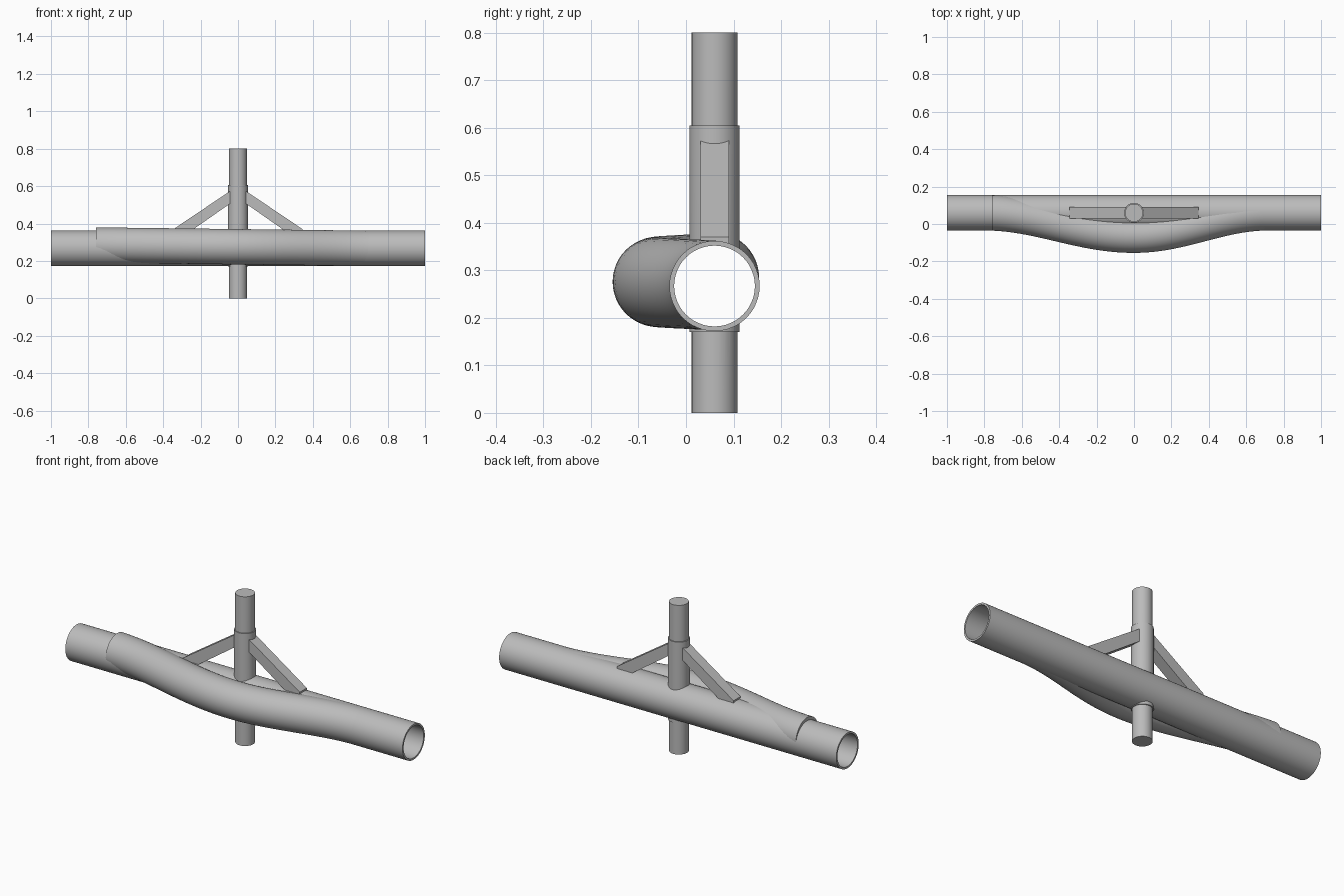
import bpy
import bmesh
import math
from mathutils import Vector

cube = bpy.data.objects.get("Cube")
if cube:
    bpy.data.objects.remove(cube, do_unlink=True)

steel = bpy.data.materials.new("plain grey")
steel.use_nodes = True
GREY = (0.5, 0.5, 0.5, 1)
steel.diffuse_color = GREY
steel.node_tree.nodes["Principled BSDF"].inputs["Base Color"].default_value = GREY

AXIS_Y, AXIS_Z = 0.06, 0.267
TUBE_R, BORE_R = 0.095, 0.085
X, Y, Z = Vector((1, 0, 0)), Vector((0, 1, 0)), Vector((0, 0, 1))


def ring(centre, normal, side, radius, count=48):
    """Circle of points around a centre, square to the normal."""
    up = normal.cross(side).normalized()
    turns = [math.tau * i / count for i in range(count)]
    return [Vector(centre) + radius * (math.cos(a) * side + math.sin(a) * up) for a in turns]


def loft(name, rings, closed=False):
    """Skin a row of rings, either capped or joined back to the start."""
    bm = bmesh.new()
    loops = [[bm.verts.new(p) for p in r] for r in rings]
    n = len(loops[0])
    pairs = list(zip(loops, loops[1:]))
    if closed:
        pairs.append((loops[-1], loops[0]))
    else:
        bm.faces.new(loops[0])
        bm.faces.new(loops[-1])
    for a, b in pairs:
        for i in range(n):
            j = (i + 1) % n
            bm.faces.new((a[i], a[j], b[j], b[i]))
    bmesh.ops.recalc_face_normals(bm, faces=bm.faces)
    mesh = bpy.data.meshes.new(name)
    bm.to_mesh(mesh)
    bm.free()
    mesh.materials.append(steel)
    obj = bpy.data.objects.new(name, mesh)
    bpy.context.collection.objects.link(obj)
    return obj


def activate(obj):
    bpy.ops.object.select_all(action="DESELECT")
    obj.select_set(True)
    bpy.context.view_layer.objects.active = obj


def post(name, bottom, top, radius):
    return loft(name, [ring((0, AXIS_Y, z), Z, X, radius) for z in (bottom, top)])


# Straight hollow tube
def tube_ring(x, radius):
    return ring((x, AXIS_Y, AXIS_Z), X, Y, radius)


main_tube = loft("straight_tube", [tube_ring(-1, TUBE_R), tube_ring(1, TUBE_R),
                                   tube_ring(1, BORE_R), tube_ring(-1, BORE_R)], closed=True)


# Bent tube bulging to the front and sinking into the straight one
def bend_point(x):
    reach = 0.8 if x < 0 else 0.72
    bump = 0.5 + 0.5 * math.cos(math.pi * min(abs(x) / reach, 1))
    z = AXIS_Z + 0.018 * (0.72 - x) / 1.48
    return Vector((x, AXIS_Y - 0.12 * bump, z))


bend_rings = []
STEPS = 44
for i in range(STEPS + 1):
    x = -0.76 + 1.5 * i / STEPS
    tangent = (bend_point(x + 0.01) - bend_point(x - 0.01)).normalized()
    if i == 0:
        tangent = X
    side = Z.cross(tangent).normalized()
    bend_rings.append(ring(bend_point(x), tangent, side, TUBE_R - 0.0005))
bent_tube = loft("bent_tube", bend_rings)

# Upright post and its sleeve
pole = post("upright_post", 0, 0.8, 0.048)
sleeve = post("post_sleeve", 0.17, 0.605, 0.053)

# Clear the bore through everything that crosses it
bore = loft("bore_cutter", [tube_ring(x, BORE_R + 0.001) for x in (-1.1, 1.1)])
bore.hide_render = True
for part in (bent_tube, pole, sleeve):
    cut = part.modifiers.new("bore", "BOOLEAN")
    cut.operation = "DIFFERENCE"
    cut.solver = "EXACT"
    cut.object = bore
    activate(part)
    bpy.ops.object.modifier_apply(modifier=cut.name)
bpy.data.objects.remove(bore, do_unlink=True)

for part in (main_tube, bent_tube, pole, sleeve):
    activate(part)
    bpy.ops.object.shade_smooth_by_angle(angle=math.radians(30))

# Sloping braces on both sides
BRACE = [(0.03, 0.582), (0.345, 0.37), (0.345, 0.358), (0.255, 0.358), (0.03, 0.515)]
for name, s in (("left_brace", 1), ("right_brace", -1)):
    loft(name, [[Vector((s * x, AXIS_Y + d, z)) for x, z in BRACE] for d in (-0.03, 0.03)])
